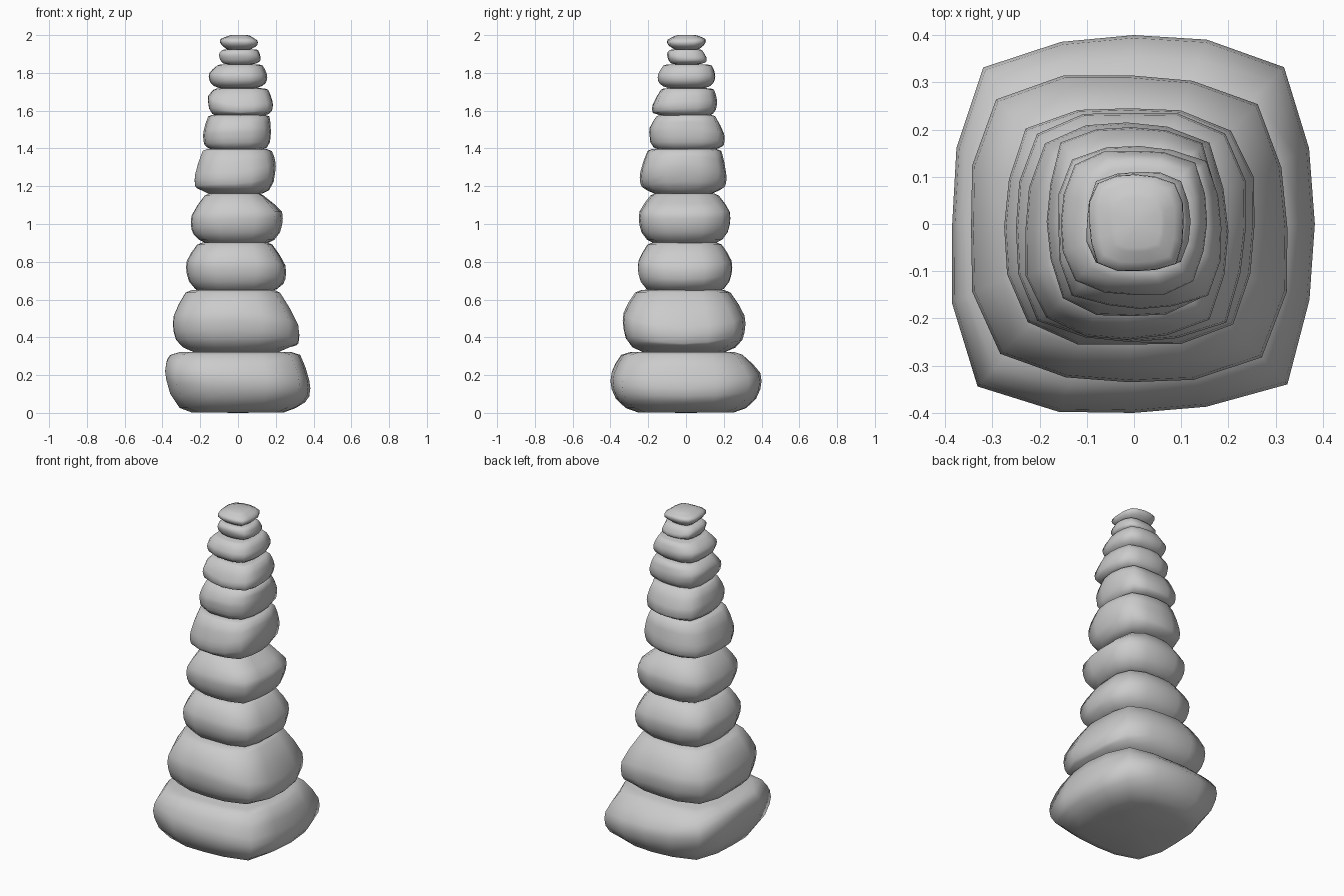
import bpy, bmesh, math, random

if "Cube" in bpy.data.objects:
    bpy.data.objects.remove(bpy.data.objects["Cube"])

random.seed(4)
SEG = 16

mat = bpy.data.materials.new("stone grey")
mat.diffuse_color = (0.6, 0.6, 0.6, 1)
mat.use_nodes = True
mat.node_tree.nodes["Principled BSDF"].inputs["Base Color"].default_value = mat.diffuse_color

# extents per stone: x min, x max, y min, y max, z min, z max
EXTENTS = [
    (-.385, .383, -.40, .40, 0, .325),
    (-.345, .325, -.335, .315, .32, .655),
    (-.275, .255, -.255, .245, .635, .905),
    (-.25, .237, -.25, .235, .895, 1.165),
    (-.23, .20, -.245, .215, 1.16, 1.40),
    (-.185, .175, -.195, .205, 1.39, 1.58),
    (-.16, .185, -.18, .165, 1.57, 1.72),
    (-.155, .155, -.15, .155, 1.72, 1.845),
    (-.10, .12, -.10, .11, 1.845, 1.925),
    (-.095, .105, -.10, .105, 1.92, 2.0),
]
# (belly height, shoulder width) on sides +x, -x, +y, -y
SIDES = [
    [(.40, .86), (.70, .93), (.52, .75), (.52, .85)],
    [(.27, .68), (.45, .80), (.45, .75), (.50, .80)],
    [(.40, .72), (.50, .78), (.50, .78), (.50, .80)],
    [(.50, .56), (.42, .70), (.50, .75), (.50, .75)],
    [(.60, .90), (.30, .80), (.35, .88), (.35, .82)],
    [(.52, .95), (.40, .85), (.32, .75), (.50, .80)],
    [(.40, .85), (.60, .80), (.50, .90), (.27, .72)],
    [(.45, .85), (.50, .72), (.50, .88), (.45, .80)],
    [(.40, .88), (.60, .85), (.32, .75), (.65, .88)],
    [(.50, .60), (.60, .55), (.62, .62), (.55, .60)],
]
# squareness of the plan and width of the underside
SQUARE = [4.6, 4, 4, 3.7, 3.5, 3.8, 3.7, 3.7, 4, 4]
UNDER = [.80, .84, .82, .82, .84, .88, .86, .82, .82, .66]


def stone(name, ext, sides, power, under):
    """Rounded-square boulder lofted from rings, each side with its own belly."""
    x0, x1, y0, y1, z0, z1 = ext
    cx, cy, h = (x0 + x1) / 2, (y0 + y1) / 2, z1 - z0
    bm = bmesh.new()
    columns = []
    for i in range(SEG):
        a = 2 * math.pi * i / SEG
        c, s = math.cos(a), math.sin(a)
        r = (abs(c) ** power + abs(s) ** power) ** (-1 / power)
        if i % 4:                                   # uneven corners
            r *= random.uniform(.96, 1.01)
        px, py = c * r * (x1 - x0) / 2, s * r * (y1 - y0) / 2
        sx, sy = sides[0 if c > 0 else 1], sides[2 if s > 0 else 3]
        belly, top = (p * c * c + q * s * s for p, q in zip(sx, sy))
        lo, hi = belly - .13, belly + .13
        profile = [(.01, under - .16), (.08, under), (lo * .5 + .04, .5 * under + .53),
                   (lo, .985), (belly, 1), (hi, .985),
                   (hi + (.94 - hi) * .5, .54 + .46 * top),
                   (.945, top), (.99, top * .86)]
        columns.append([bm.verts.new((cx + px * k, cy + py * k, z0 + t * h))
                        for t, k in profile])
    low = bm.verts.new((cx, cy, z0))
    high = bm.verts.new((cx, cy, z1))
    for i in range(SEG):
        A, B = columns[i], columns[(i + 1) % SEG]
        for j in range(len(A) - 1):
            bm.faces.new((A[j], B[j], B[j + 1], A[j + 1]))
        bm.faces.new((low, B[0], A[0]))
        bm.faces.new((high, A[-1], B[-1]))
    for f in bm.faces:
        f.smooth = True
    me = bpy.data.meshes.new(name)
    bm.to_mesh(me)
    bm.free()
    me.materials.append(mat)
    bpy.context.collection.objects.link(bpy.data.objects.new(name, me))


# stack of stones, largest at the bottom
for n, args in enumerate(zip(EXTENTS, SIDES, SQUARE, UNDER), 1):
    stone(f"stone_{n}", *args)
